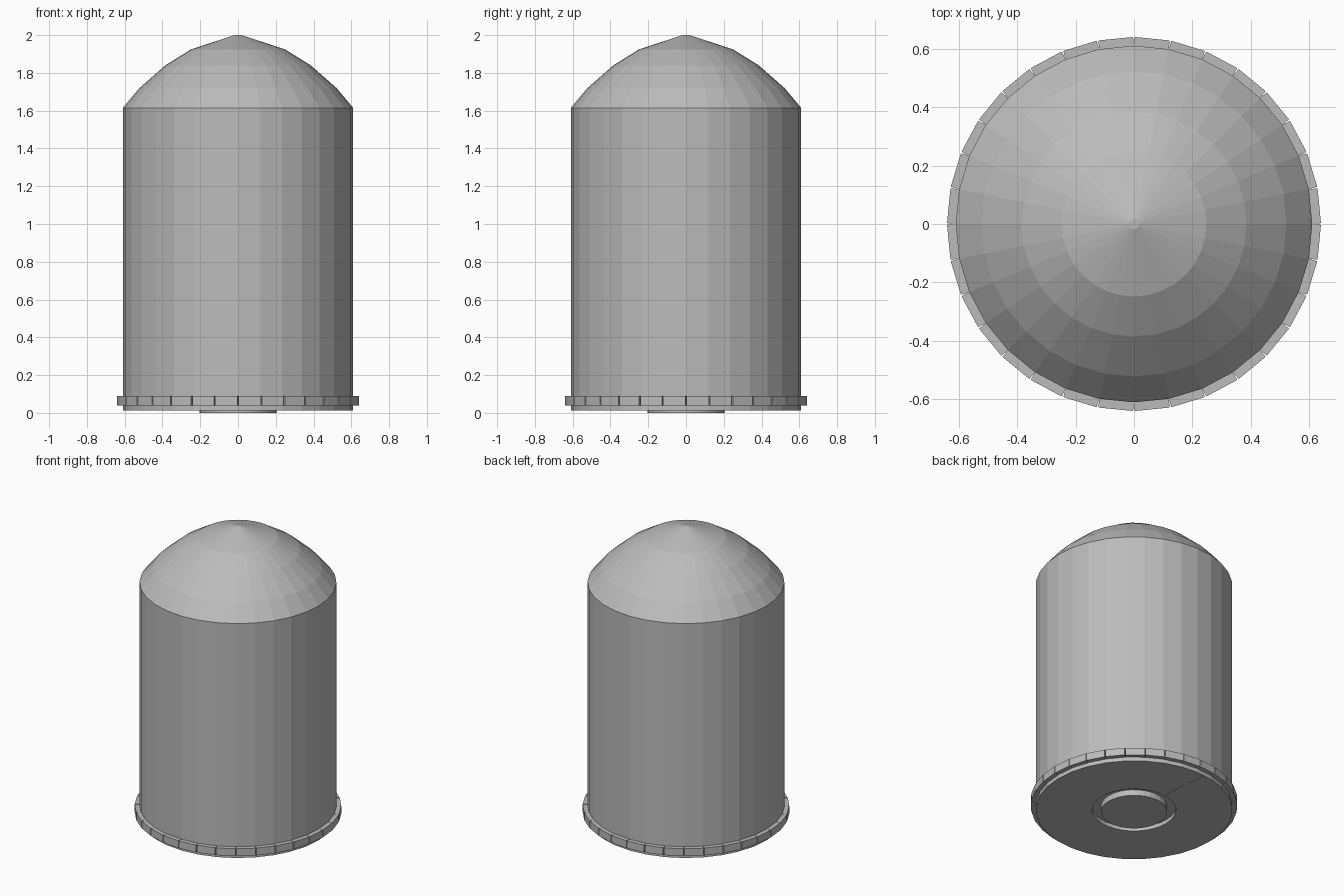
import bpy, bmesh, math
from mathutils import Matrix

cube = bpy.data.objects.get("Cube")
if cube:
    bpy.data.objects.remove(cube, do_unlink=True)

SIDES = 32
STEP = 2 * math.pi / SIDES

grey = bpy.data.materials.new("plain grey")
grey.use_nodes = True
colour = (0.5, 0.5, 0.5, 1)
grey.diffuse_color = colour
grey.node_tree.nodes["Principled BSDF"].inputs["Base Color"].default_value = colour


def finish(name, bm):
    bmesh.ops.recalc_face_normals(bm, faces=bm.faces)
    mesh = bpy.data.meshes.new(name)
    bm.to_mesh(mesh)
    bm.free()
    mesh.materials.append(grey)
    obj = bpy.data.objects.new(name, mesh)
    bpy.context.collection.objects.link(obj)
    return obj


def lathe(name, profile):
    """Turn an open (radius, height) profile and cap both of its ends."""
    bm = bmesh.new()
    rings = [[bm.verts.new((r * math.cos(i * STEP), r * math.sin(i * STEP), z))
              for i in range(SIDES)] for r, z in profile]
    for low, high in zip(rings, rings[1:]):
        for i in range(SIDES):
            j = (i + 1) % SIDES
            bm.faces.new((low[i], low[j], high[j], high[i]))
    bm.faces.new(rings[0])
    bm.faces.new(rings[-1])
    return finish(name, bm)


def add_box(bm, size, matrix):
    bmesh.ops.create_cube(bm, size=1, matrix=matrix @ Matrix.Diagonal((*size, 1)))


# Body with faceted dome, and a base holding a hub in a round groove
lathe("tank_body", [
    (0.205, 0.0), (0.205, 0.04), (0.26, 0.04), (0.26, 0.013),
    (0.61, 0.013), (0.61, 1.615),
    (0.522, 1.72), (0.385, 1.84), (0.248, 1.925), (0.018, 2.0)])

# Collar of separate blocks, one on each side of the body
RADIUS, DEPTH = 0.607, 0.03
width = 2 * RADIUS * math.tan(STEP / 2)
bm = bmesh.new()
for i in range(SIDES):
    turn = Matrix.Rotation((i + 0.5) * STEP, 4, "Z")
    add_box(bm, (DEPTH, width, 0.05),
            turn @ Matrix.Translation((RADIUS + DEPTH / 2, 0, 0.065)))
finish("collar_blocks", bm)

# Narrow radial seam under the base
bm = bmesh.new()
add_box(bm, (0.33, 0.003, 0.002),
        Matrix.Rotation(math.pi / 2 + STEP / 2, 4, "Z")
        @ Matrix.Translation((0.435, 0, 0.0125)))
finish("base_seam", bm)
